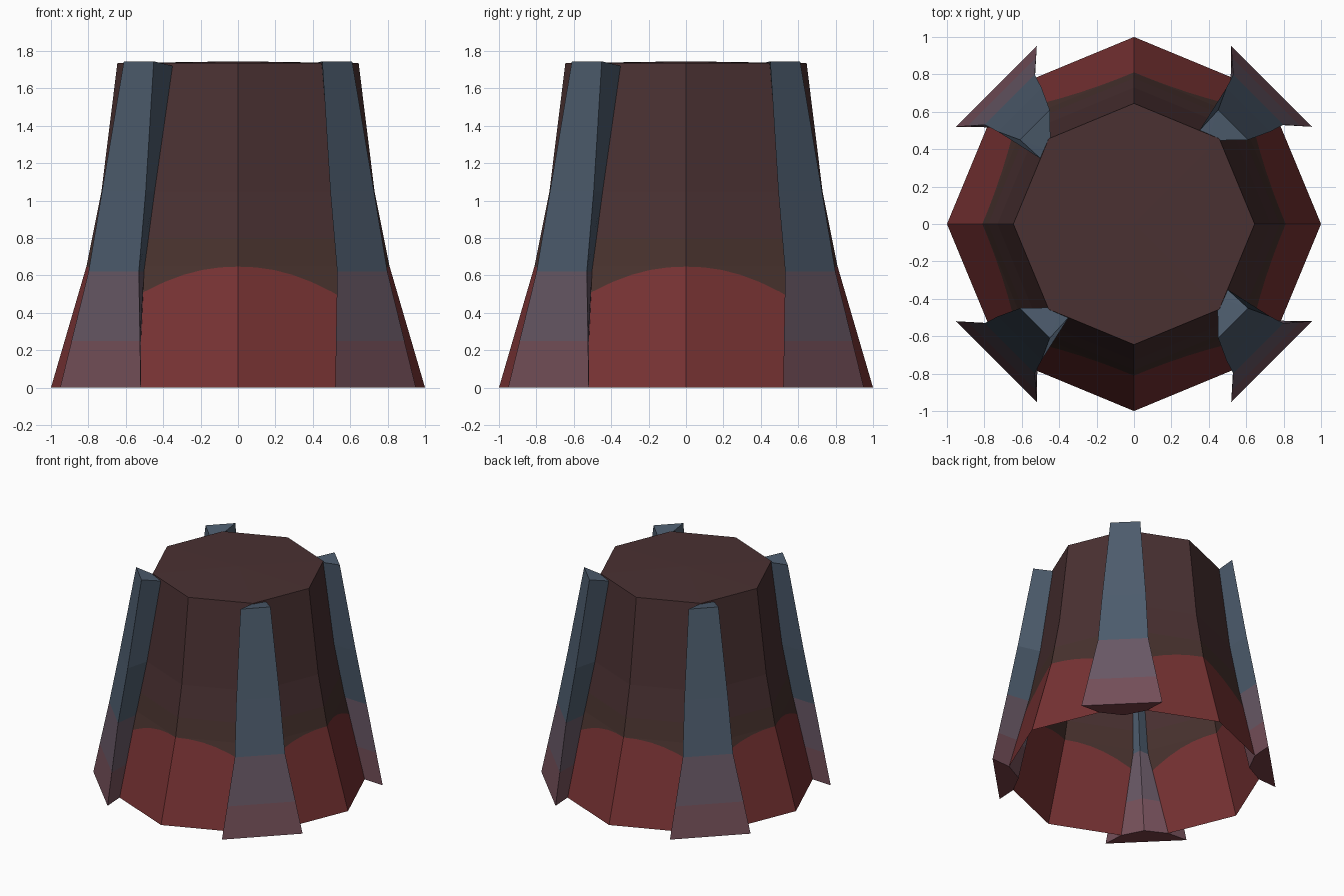
import bpy, math

if "Cube" in bpy.data.objects:
    bpy.data.objects.remove(bpy.data.objects["Cube"])


def lin(c):
    c /= 255
    return c / 12.92 if c <= 0.04045 else ((c + 0.055) / 1.055) ** 2.4


def mat(name, r, g, b):
    m = bpy.data.materials.new(name)
    m.diffuse_color = (lin(r), lin(g), lin(b), 1)
    m.use_nodes = True
    m.node_tree.nodes["Principled BSDF"].inputs["Base Color"].default_value = m.diffuse_color
    return m


red = mat("red", 119, 50, 51)
brown = mat("dark brown", 74, 49, 50)
band = mat("warm brown", 72, 50, 46)
blue = mat("slate blue", 77, 92, 109)
purple = mat("dusty purple", 104, 88, 101)
mauve = mat("mauve", 116, 79, 89)
rose = mat("dark rose", 121, 64, 70)


def make(name, verts, faces, mats, idx):
    me = bpy.data.meshes.new(name)
    me.from_pydata(verts, [], faces)
    for m in mats:
        me.materials.append(m)
    for p, i in zip(me.polygons, idx):
        p.material_index = i
    me.update()
    ob = bpy.data.objects.new(name, me)
    bpy.context.collection.objects.link(ob)
    return ob


def interp(table, z):
    for a, b in zip(table, table[1:]):
        if z <= b[0]:
            f = (z - a[0]) / (b[0] - a[0])
            return [p + (q - p) * f for p, q in zip(a[1:], b[1:])]
    return list(table[-1][1:])


# Octagonal body: open below, with an arched red lower zone
profile = [(0, 1.0), (0.65, 0.81), (1.05, 0.73), (1.735, 0.645)]
SUB = 6
cols = 8 * SUB


def body_point(c, z):
    i, f = c // SUB, (c % SUB) / SUB
    r = interp(profile, z)[0]
    a, b = i * math.pi / 4, (i + 1) * math.pi / 4
    return (r * (math.cos(a) * (1 - f) + math.cos(b) * f),
            r * (math.sin(a) * (1 - f) + math.sin(b) * f), z)


def arch(c):
    u = abs((c + SUB) % (2 * SUB) - SUB) / SUB  # 0 at cardinal corner, 1 at post
    return 0.647 - 0.2 * u ** 2.2


levels = [lambda c: 0, arch, lambda c: 0.65, lambda c: 0.8,
          lambda c: 1.05, lambda c: 1.735]
verts = [body_point(c, lv(c)) for lv in levels for c in range(cols)]
faces, idx = [], []
for k, m in enumerate([0, 1, 1, 2, 2]):
    for c in range(cols):
        d = (c + 1) % cols
        faces.append((k * cols + c, k * cols + d, (k + 1) * cols + d, (k + 1) * cols + c))
        idx.append(m)
# Slightly raised top
verts.append((0, 0, 1.745))
base = 5 * cols
for c in range(0, cols, SUB):
    ring = [base + (c + j) % cols for j in range(SUB + 1)]
    faces.append(ring + [len(verts) - 1])
    idx.append(2)
make("body", verts, faces, [red, band, brown], idx)

# Corner posts: (z, then radial and sideways position of five section points)
section = [
    (0.00, 1.04, 0.305, 0.926, 0.177, 0.87, 0.0, 0.926, -0.177, 1.04, -0.305),
    (0.62, 0.94, 0.19, 0.78, 0.07, 0.74, 0.02, 0.80, -0.035, 0.94, -0.19),
    (1.05, 0.863, 0.165, 0.70, 0.07, 0.67, 0.03, 0.73, -0.02, 0.863, -0.165),
    (1.74, 0.75, 0.113, 0.60, 0.106, 0.59, 0.04, 0.635, 0.0, 0.75, -0.113),
]
rings = [0, 0.25, 0.62, 1.05, 1.74]


def post(name, ang):
    ca, sa = math.cos(ang), math.sin(ang)
    verts, faces, idx = [], [], []
    for z in rings:
        s = interp(section, z)
        for j in range(5):
            r, t = s[2 * j], s[2 * j + 1]
            h = z
            if z == 1.74:
                h = 1.745 if j in (0, 4) else 1.72  # top slopes inward
            verts.append((r * ca - t * sa, r * sa + t * ca, h))
    for k, m in enumerate([0, 1, 2, 2]):
        for j in range(5):
            n = (j + 1) % 5
            faces.append((k * 5 + j, k * 5 + n, k * 5 + 5 + n, k * 5 + 5 + j))
            idx.append(m)
    # End caps
    faces += [(2, 1, 0), (2, 0, 4), (2, 4, 3), (22, 20, 21), (22, 24, 20), (22, 23, 24)]
    idx += [3, 3, 3, 2, 2, 2]
    make(name, verts, faces, [mauve, purple, blue, rose], idx)


for n, deg in (("back_right", 45), ("back_left", 135), ("front_left", 225), ("front_right", 315)):
    post(n + "_post", math.radians(deg))
